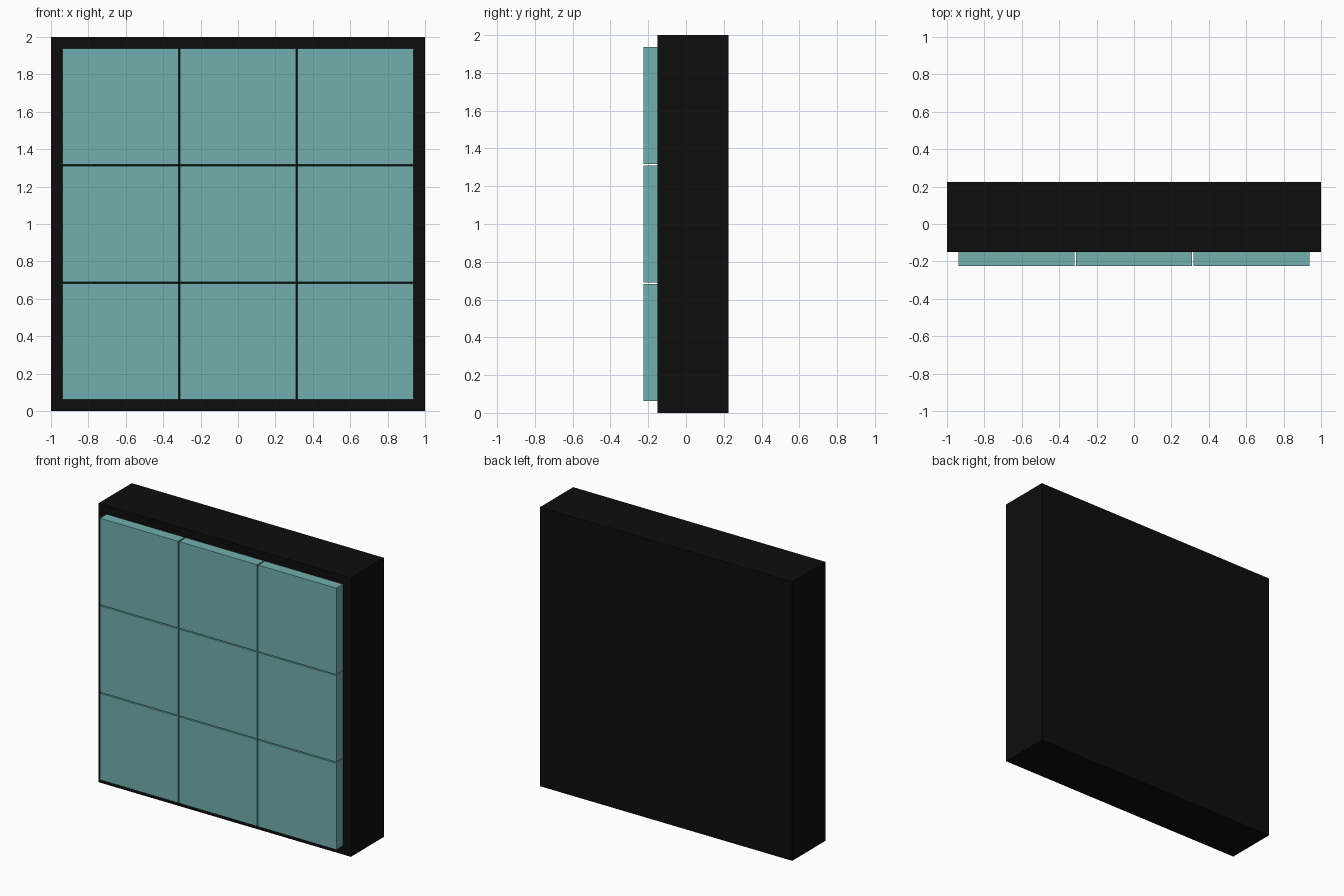
import bpy

if "Cube" in bpy.data.objects:
    bpy.data.objects.remove(bpy.data.objects["Cube"])


def material(name, color):
    mat = bpy.data.materials.new(name)
    mat.diffuse_color = color
    mat.use_nodes = True
    mat.node_tree.nodes["Principled BSDF"].inputs["Base Color"].default_value = mat.diffuse_color
    return mat


def box(name, lo, hi, mat):
    centre = [(a + b) / 2 for a, b in zip(lo, hi)]
    bpy.ops.mesh.primitive_cube_add(size=1, location=centre)
    obj = bpy.context.object
    obj.name = name
    obj.scale = [b - a for a, b in zip(lo, hi)]
    bpy.ops.object.transform_apply(location=False, rotation=False, scale=True)
    obj.data.materials.append(mat)
    return obj


black = material("black", (0.004, 0.004, 0.004, 1))
teal = material("teal", (0.17, 0.43, 0.43, 1))

FRONT, JOIN, BACK = -0.225, -0.15, 0.225
TILE, GAP = 0.62, 0.0075
PITCH = TILE + GAP

# Backing cabinet
box("cabinet", (-1, JOIN, 0), (1, BACK, 2), black)

# Three by three grid of raised front panels
for row in range(3):
    for col in range(3):
        x = (col - 1) * PITCH
        z = 1 + (row - 1) * PITCH
        h = TILE / 2
        box(f"panel_{row + 1}_{col + 1}", (x - h, FRONT, z - h), (x + h, JOIN, z + h), teal)
